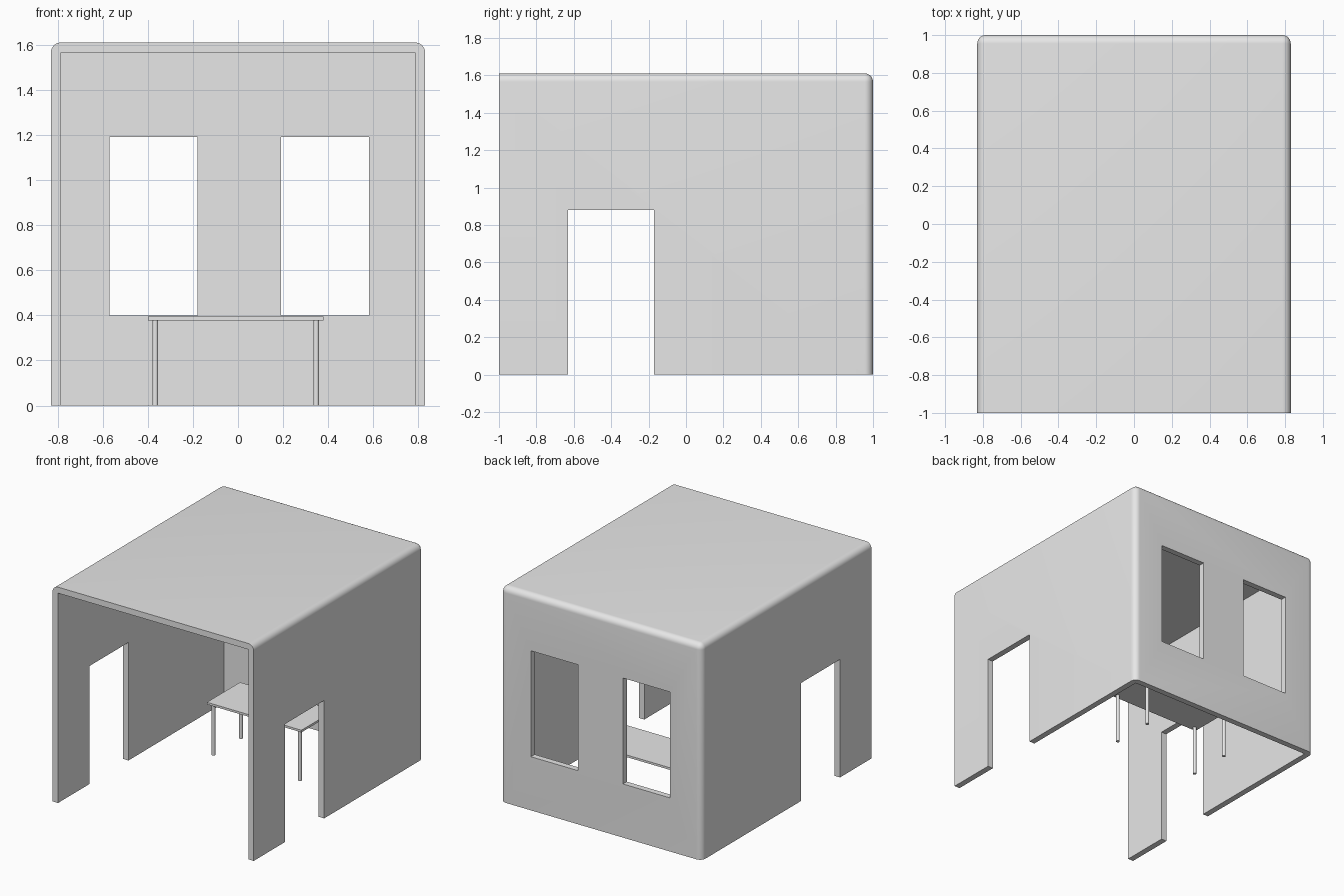
import bpy, bmesh

if "Cube" in bpy.data.objects:
    bpy.data.objects.remove(bpy.data.objects["Cube"])

grey = bpy.data.materials.new("light grey")
grey.diffuse_color = (0.8, 0.8, 0.8, 1)
grey.use_nodes = True
grey.node_tree.nodes["Principled BSDF"].inputs["Base Color"].default_value = grey.diffuse_color


def box(name, lo, hi, round_test=None, radius=0.045):
    """Box between two corners; edges passing round_test(midpoint) are rounded."""
    bm = bmesh.new()
    bmesh.ops.create_cube(bm, size=1)
    for v in bm.verts:
        v.co = [(l + h) / 2 + c * (h - l) for l, h, c in zip(lo, hi, v.co)]
    if round_test:
        edges = [e for e in bm.edges
                 if round_test((e.verts[0].co + e.verts[1].co) / 2)]
        bmesh.ops.bevel(bm, geom=edges, offset=radius, offset_type='OFFSET',
                        segments=8, profile=0.5, affect='EDGES')
    mesh = bpy.data.meshes.new(name)
    bm.to_mesh(mesh)
    bm.free()
    mesh.materials.append(grey)
    obj = bpy.data.objects.new(name, mesh)
    bpy.context.collection.objects.link(obj)
    return obj


def activate(obj):
    bpy.ops.object.select_all(action='DESELECT')
    obj.select_set(True)
    bpy.context.view_layer.objects.active = obj


def cut(obj, lo, hi):
    """Subtract a box from an object."""
    cutter = box("cutter", lo, hi)
    cutter.hide_render = True
    mod = obj.modifiers.new("cut", 'BOOLEAN')
    mod.operation, mod.solver, mod.object = 'DIFFERENCE', 'EXACT', cutter
    activate(obj)
    bpy.ops.object.modifier_apply(modifier=mod.name)
    bpy.data.objects.remove(cutter)


# Room shell: roof, two side walls and back wall, rounded outside,
# open at the front and underneath
W, T, H = 0.83, 0.045, 1.61


def is_rounded(m):
    sides = (abs(m.x) > W - 0.01) + (m.y > 0.99) + (m.z > H - 0.01)
    return sides == 2 and m.y > -0.5 and m.z > 0.5


room = box("room_shell", (-W, -1, 0), (W, 1, H), is_rounded)
cut(room, (-W + T, -1.2, -0.2), (W - T, 1 - T, H - T))

# Doorway through both side walls
cut(room, (-1, -0.63, -0.2), (1, -0.17, 0.88))

# Two windows in the back wall
for x0, x1 in ((-0.57, -0.18), (0.19, 0.58)):
    cut(room, (x0, 0.8, 0.40), (x1, 1.2, 1.19))

activate(room)
bpy.ops.object.shade_smooth_by_angle(angle=0.6)

# Table
box("table_top", (-0.40, 0.205, 0.378), (0.38, 0.595, 0.394))
for x in (-0.367, 0.347):
    for y in (0.235, 0.56):
        bpy.ops.mesh.primitive_cylinder_add(vertices=24, radius=0.013,
                                            depth=0.379, location=(x, y, 0.1895))
        leg = bpy.context.object
        leg.name = "table_leg"
        leg.data.materials.append(grey)
        bpy.ops.object.shade_smooth_by_angle(angle=0.6)
